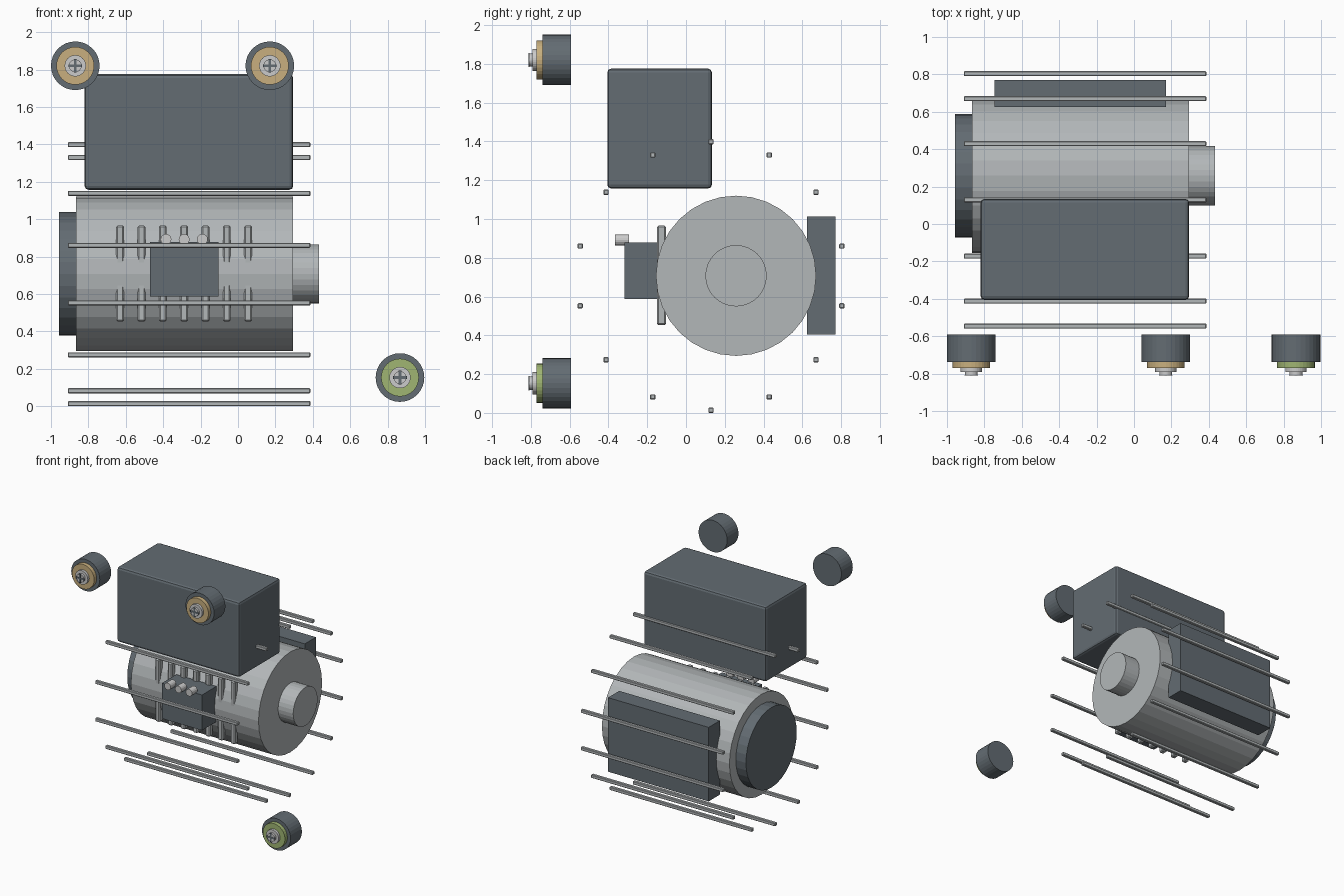
import bpy, math
from mathutils import Vector

if "Cube" in bpy.data.objects:
    bpy.data.objects.remove(bpy.data.objects["Cube"])


def mat(name, r, g, b):
    m = bpy.data.materials.new(name)
    m.diffuse_color = (r, g, b, 1)
    m.use_nodes = True
    m.node_tree.nodes["Principled BSDF"].inputs["Base Color"].default_value = m.diffuse_color
    return m


SLATE = mat("slate", 0.125, 0.15, 0.17)
STEEL = mat("steel", 0.45, 0.475, 0.485)
PALE = mat("pale_metal", 0.6, 0.62, 0.63)
TAN = mat("tan", 0.58, 0.43, 0.21)
GREEN = mat("green", 0.35, 0.46, 0.17)


def box(name, lo, hi, material, bevel=0, segments=1):
    lo, hi = Vector(lo), Vector(hi)
    bpy.ops.mesh.primitive_cube_add(size=1, location=(lo + hi) / 2)
    o = bpy.context.object
    o.name = name
    o.scale = hi - lo
    bpy.ops.object.transform_apply(location=False, rotation=False, scale=True)
    o.data.materials.append(material)
    if bevel:
        b = o.modifiers.new("bevel", 'BEVEL')
        b.width, b.segments = bevel, segments
    return o


def cyl(name, axis, a, b, c1, c2, r, material, sides=32):
    """Cylinder from a to b along the axis; c1, c2 are the other two coordinates in order."""
    mid = (a + b) / 2
    loc = {'x': (mid, c1, c2), 'y': (c1, mid, c2), 'z': (c1, c2, mid)}[axis]
    rot = {'x': (0, math.pi / 2, 0), 'y': (math.pi / 2, 0, 0), 'z': (0, 0, 0)}[axis]
    bpy.ops.mesh.primitive_cylinder_add(vertices=sides, radius=r, depth=b - a,
                                        location=loc, rotation=rot)
    o = bpy.context.object
    o.name = name
    o.data.materials.append(material)
    return o


# Motor drum with shaft and end cap
CY, CZ = 0.258, 0.707
cyl("motor_drum", 'x', -0.865, 0.295, CY, CZ, 0.413, STEEL)
cyl("drive_shaft", 'x', 0.29, 0.432, CY, CZ, 0.158, STEEL)
cyl("end_cap", 'x', -0.957, -0.86, CY, CZ, 0.33, SLATE)

# Boxes around the drum
box("control_cabinet", (-0.82, -0.406, 1.157), (0.295, 0.134, 1.775), SLATE, 0.02, 2)
box("rear_housing", (-0.745, 0.625, 0.403), (0.17, 0.77, 1.012), SLATE)
box("terminal_box", (-0.47, -0.318, 0.587), (-0.105, -0.13, 0.878), SLATE)

# Terminal studs on the box
for i in range(3):
    cyl(f"terminal_stud_{i}", 'y', -0.366, -0.294, -0.385 + i * 0.097, 0.892, 0.029, PALE, 16)

# Cooling ribs, partly sunk in the drum
for i in range(7):
    x = -0.63 + i * 0.114
    box(f"cooling_rib_{i}", (x - 0.021, -0.149, 0.452), (x + 0.021, -0.103, 0.966),
        STEEL, 0.008)

# Ring of cage bars
N = 14
for i in range(N):
    t = 2 * math.pi * i / N
    y, z = 0.129 + 0.692 * math.sin(t), 0.706 + 0.692 * math.cos(t)
    h = 0.0135
    box(f"cage_bar_{i}", (-0.91, y - h, z - h), (0.387, y + h, z + h), STEEL, 0.004)


# Signal lamps: housing, coloured ring, screw head and cross slot
def lamp(name, x, z, colour):
    cyl(name + "_housing", 'y', -0.739, -0.592, x, z, 0.13, SLATE)
    cyl(name + "_ring", 'y', -0.771, -0.735, x, z, 0.101, colour)
    cyl(name + "_screw_base", 'y', -0.791, -0.765, x, z, 0.057, PALE)
    cyl(name + "_screw_head", 'y', -0.809, -0.785, x, z, 0.034, PALE)
    for tag, a, b in (("h", 0.037, 0.007), ("v", 0.007, 0.037)):
        box(f"{name}_cross_{tag}", (x - a, -0.811, z - b), (x + a, -0.806, z + b), SLATE)


lamp("lamp_left", -0.87, 1.82, TAN)
lamp("lamp_middle", 0.17, 1.82, TAN)
lamp("lamp_right", 0.866, 0.153, GREEN)
